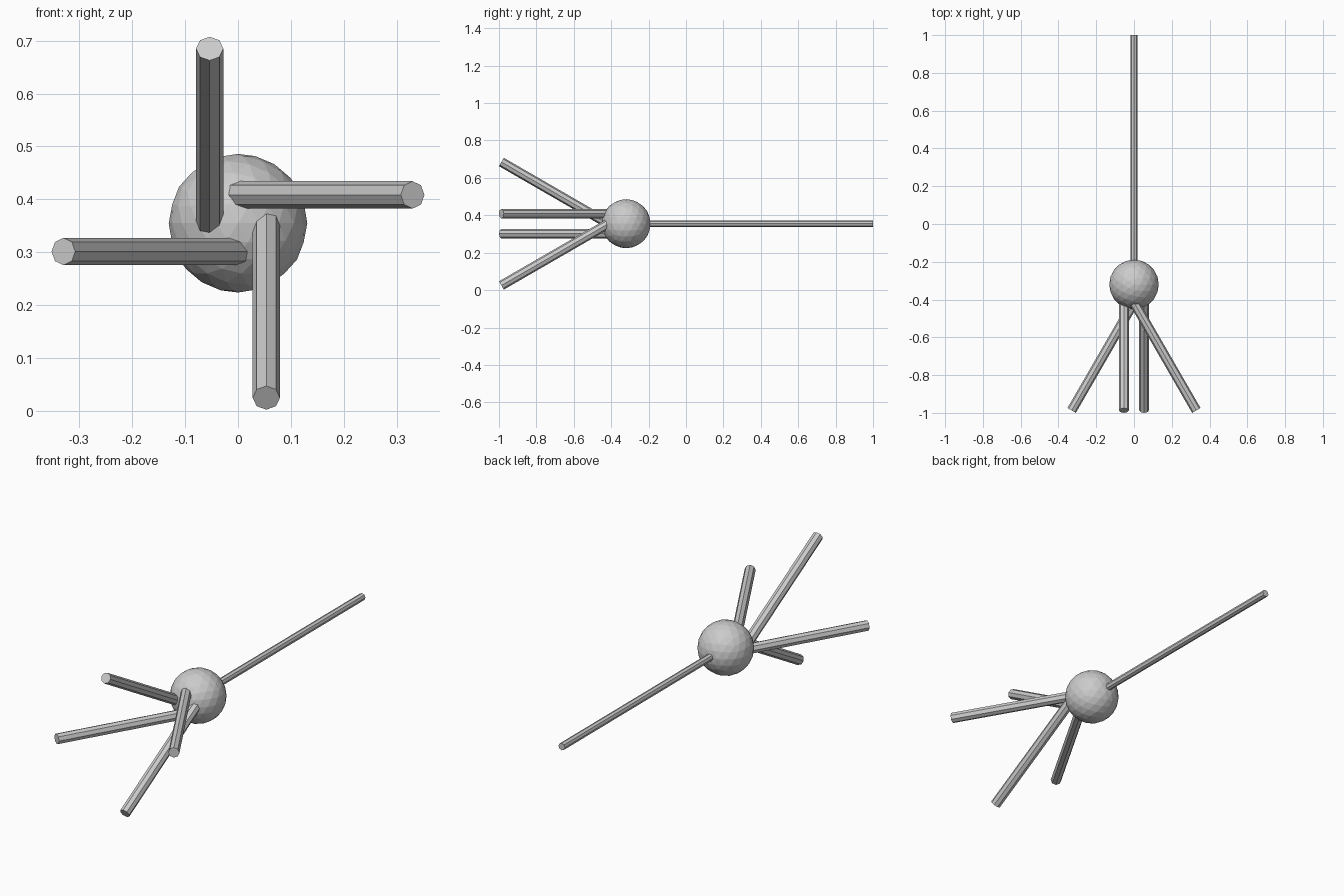
import bpy
from math import pi, sin, cos, radians
from mathutils import Vector, Matrix

if "Cube" in bpy.data.objects:
    bpy.data.objects.remove(bpy.data.objects["Cube"])

CENTER = Vector((0, -0.32, 0.355))


def rod(name, start, end, radius, twist=0.0):
    """Eight-sided rod between two points."""
    axis = end - start
    bpy.ops.mesh.primitive_cylinder_add(vertices=8, radius=radius, depth=axis.length)
    ob = bpy.context.object
    ob.name = name
    turn = axis.to_track_quat('Z', 'Y').to_matrix().to_4x4()
    ob.matrix_world = (Matrix.Translation((start + end) / 2) @ turn
                       @ Matrix.Rotation(twist, 4, 'Z'))
    return ob


# Faceted ball in the middle
bpy.ops.mesh.primitive_ico_sphere_add(subdivisions=3, radius=0.131, location=CENTER)
bpy.context.object.name = "ball"

# Long straight rod to the back
rod("long_rod", CENTER + Vector((0, 0.05, 0)), Vector((0, 1.0, CENTER.z)), 0.018)

# Four splayed prongs in a pinwheel, each 30 degrees off the long axis
tip = Vector((-0.0535, -0.667, 0.33))
inner = tip + Vector((0, cos(radians(30)), -sin(radians(30)))) * 0.71
for i, side in enumerate(("upper", "right", "lower", "left")):
    spin = Matrix.Rotation(i * pi / 2, 3, 'Y')
    rod(f"{side}_prong", CENTER + spin @ inner, CENTER + spin @ tip, 0.0258)
